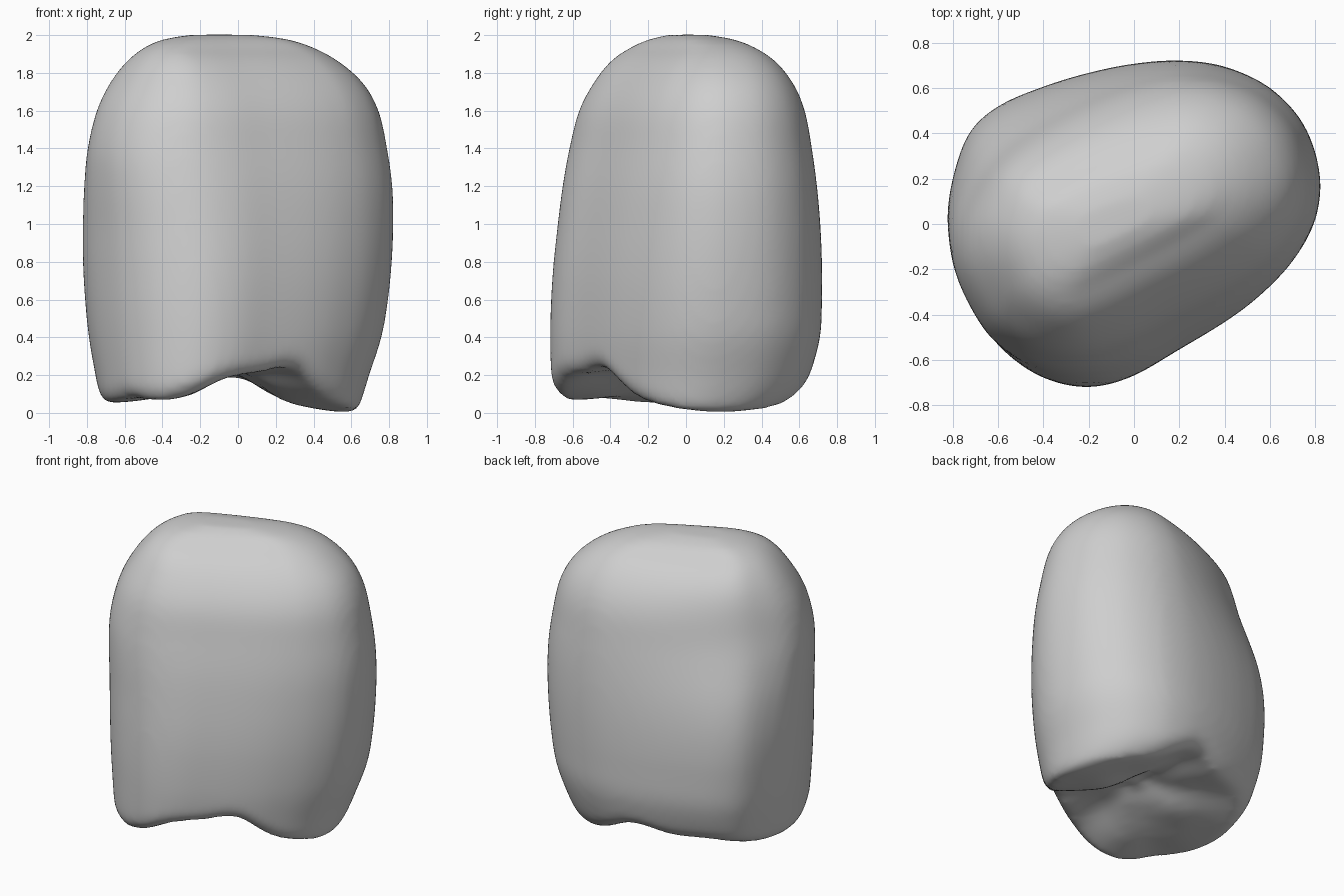
import bpy, bmesh, math
from mathutils import Vector

if "Cube" in bpy.data.objects:
    bpy.data.objects.remove(bpy.data.objects["Cube"])

# widest outline of the stone, seen from above
OUTLINE = [(-.82, 0), (-.80, .2), (-.73, .40), (-.6, .52), (-.4, .605), (-.2, .665),
           (0, .705), (.2, .72), (.4, .695), (.6, .60), (.75, .43), (.82, .2),
           (.80, 0), (.71, -.17), (.58, -.31), (.43, -.425), (.21, -.555), (0, -.67),
           (-.2, -.715), (-.4, -.675), (-.56, -.575), (-.665, -.445), (-.775, -.22)]
# height, then left / right / front / back limits at that height
LEVELS = [(0, -.68, .61, -.61, .46), (.03, -.715, .64, -.67, .53), (.1, -.735, .665, -.70, .60),
          (.2, -.755, .695, -.715, .655), (.4, -.79, .76, -.72, .71),
          (.6, -.81, .795, -.715, .72), (.8, -.822, .815, -.70, .72),
          (1.0, -.825, .823, -.675, .712), (1.2, -.825, .818, -.645, .695),
          (1.4, -.815, .79, -.607, .668), (1.6, -.77, .745, -.56, .63),
          (1.75, -.69, .66, -.485, .565), (1.87, -.585, .52, -.39, .465),
          (1.95, -.47, .36, -.265, .335), (1.985, -.36, .22, -.17, .22),
          (2.002, -.24, .06, -.09, .11)]
RIDGE_A, RIDGE_B = Vector((-.35, -.1)), Vector((.4, .23))


def spline(points, steps, closed):
    """Catmull-Rom curve through points of any dimension."""
    n, out = len(points), []
    pick = (lambda i: points[i % n]) if closed else (lambda i: points[max(0, min(n - 1, i))])
    for i in range(n if closed else n - 1):
        for k in range(steps):
            t = k / steps
            out.append(tuple(
                .5 * (2 * b + (c - a) * t + (2 * a - 5 * b + 4 * c - d) * t * t
                      + (3 * b - a - 3 * c + d) * t ** 3)
                for a, b, c, d in zip(pick(i - 1), pick(i), pick(i + 1), pick(i + 2))))
    return out if closed else out + [points[-1]]


def bump(x, y, cx, cy, r):
    return math.exp(-((x - cx) ** 2 + (y - cy) ** 2) / (r * r))


def underside(x, y):
    """Height of the arched underside."""
    left = .05 / (1 + math.exp(x * 10))
    right = .25 * (y - .25) ** 2 / (1 + math.exp((.25 - x) * 10))
    arch = .15 * math.exp(-(x / .25) ** 2)
    notch = .12 * bump(x, y, .28, -.45, .2)
    corners = .08 * bump(x, y, -.5, .5, .3) + .025 * bump(x, y, -.6, -.5, .2)
    return left + right + arch + notch + corners


outline = [Vector(p) for p in spline(OUTLINE, 4, True)]
axis = RIDGE_B - RIDGE_A
n = len(outline)


def ring(level):
    """Outline drawn in towards the ridge, then fitted to the level's limits."""
    z, x0, x1, y0, y1 = level
    s = max(.4, min(1, (y1 - y0 - .2) / 1.23))
    pts = []
    for p in outline:
        t = max(0, min(1, (p - RIDGE_A).dot(axis) / axis.length_squared))
        q = RIDGE_A + axis * t
        pts.append(q + (p - q) * s)
    ax, bx = min(p.x for p in pts), max(p.x for p in pts)
    ay, by = min(p.y for p in pts), max(p.y for p in pts)
    res = []
    for p in pts:
        x = x0 + (p.x - ax) / (bx - ax) * (x1 - x0)
        y = y0 + (p.y - ay) / (by - ay) * (y1 - y0)
        # the back left shoulder leans in, the front left one swells
        d = max(0, (y - x) * .7071 - .25) / .5
        lean = .12 * d * d * math.exp(-((z - 1.62) / .45) ** 2) * .7071
        e = max(0, -(x + y) * .7071 - .3) / .4
        swell = .025 * e * e * math.exp(-((z - 1.4) / .4) ** 2) * .7071
        res.append(Vector((x + lean - swell, y - lean - swell, z)))
    return res


plain = [ring(lv) for lv in spline(LEVELS, 4, False)]


def wall_point(i, z):
    """Point of the plain wall on outline column i at height z."""
    for low, high in zip(plain, plain[1:]):
        if high[i].z >= z:
            return low[i].lerp(high[i], (z - low[i].z) / (high[i].z - low[i].z))
    return plain[-1][i].copy()


# wall starts at the arched lower edge, which is rounded under
wall = []
for loop in plain:
    new = []
    for i, p in enumerate(loop):
        edge = wall_point(i, .15)
        h = underside(edge.x, edge.y)
        z = p.z + h * max(0, 1 - p.z / .7)
        q = wall_point(i, z)
        tuck = .07 * min(1, h / .1) * max(0, 1 - (z - h) / .08) ** 2
        new.append(Vector((q.x * (1 - tuck), q.y * (1 - tuck), z)))
    wall.append(new)

# lumpy hollow under the stone
base = []
for k in (.12, .25, .4, .55, .7, .82, .92):
    loop = []
    for p in wall[0]:
        x, y = -.02 + (p.x + .02) * k, -.02 + (p.y + .02) * k
        lumps = .02 * math.sin(11 * x + 2) * math.sin(13 * y + 1)
        h = underside(x, y) * (1 - k) + p.z * k
        loop.append(Vector((x, y, h + (1 - k) * (.06 + lumps))))
    base.append(loop)

bm = bmesh.new()
rows = [[bm.verts.new(p) for p in loop] for loop in base + wall]
for low, high in zip(rows, rows[1:]):
    for i in range(n):
        j = (i + 1) % n
        bm.faces.new((low[i], low[j], high[j], high[i]))
for row in (rows[0], rows[-1]):
    tip = bm.verts.new(sum((v.co for v in row), Vector()) / n)
    for i in range(n):
        bm.faces.new((row[i], row[(i + 1) % n], tip))
bmesh.ops.recalc_face_normals(bm, faces=bm.faces[:])
mesh = bpy.data.meshes.new("stone")
bm.to_mesh(mesh)
bm.free()

grey = bpy.data.materials.new("stone grey")
grey.diffuse_color = (.62, .62, .62, 1)
grey.use_nodes = True
grey.node_tree.nodes["Principled BSDF"].inputs["Base Color"].default_value = grey.diffuse_color
mesh.materials.append(grey)
stone = bpy.data.objects.new("stone", mesh)
bpy.context.collection.objects.link(stone)

# even out the surface
remesh = stone.modifiers.new("even skin", 'REMESH')
remesh.mode = 'VOXEL'
remesh.voxel_size = .025
remesh.use_smooth_shade = True
soften = stone.modifiers.new("soften", 'SMOOTH')
soften.factor = .5
soften.iterations = 10
